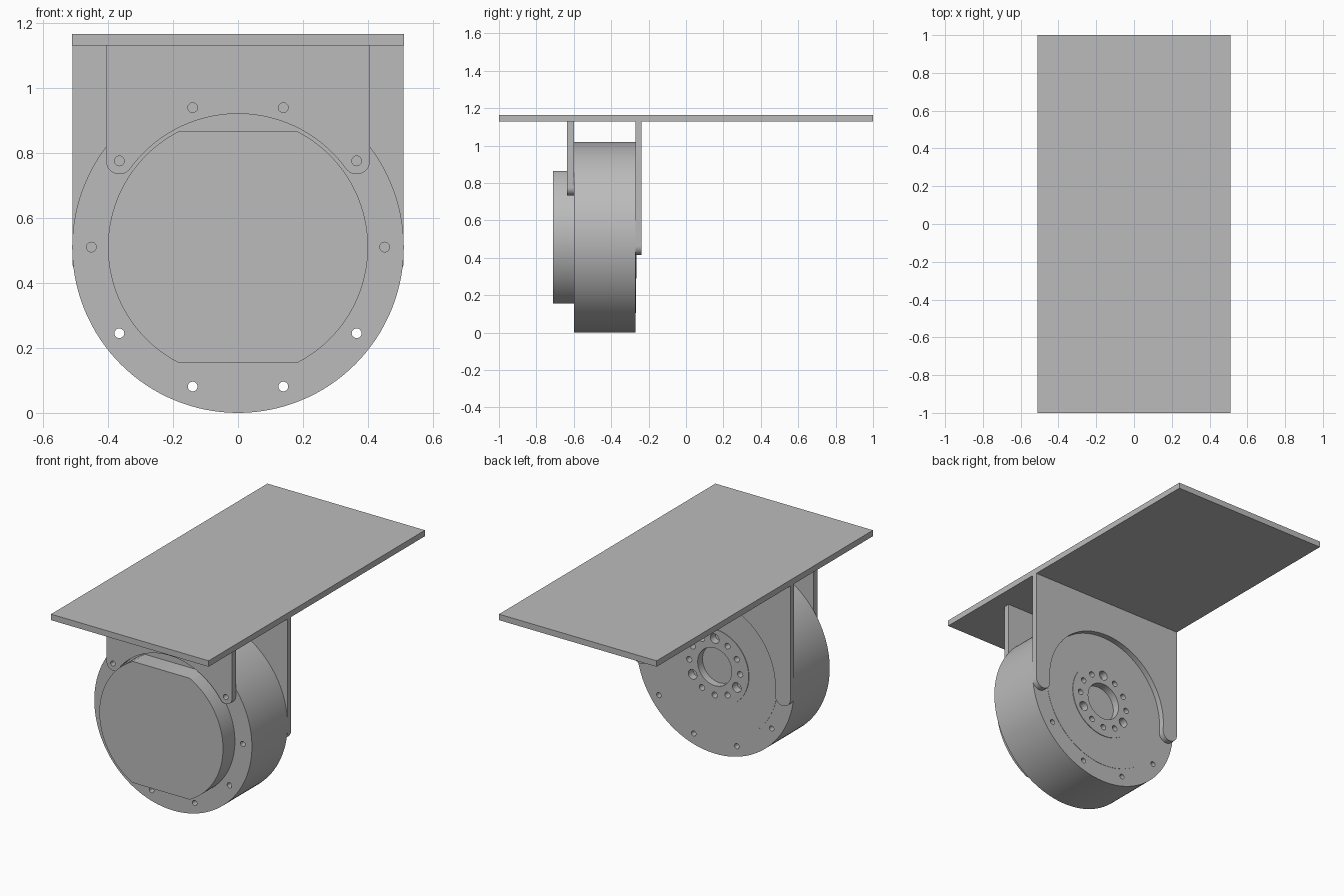
import bpy, bmesh
from math import sin, cos, asin, degrees, radians

cube = bpy.data.objects.get("Cube")
if cube:
    bpy.data.objects.remove(cube, do_unlink=True)

grey = bpy.data.materials.new("machined_grey")
grey.use_nodes = True
colour = (0.5, 0.5, 0.5, 1)
grey.diffuse_color = colour
grey.node_tree.nodes["Principled BSDF"].inputs["Base Color"].default_value = colour

AXIS = 0.51      # height of the motor axis
PLATE_Z = 1.13   # underside of the mounting plate


def arc(cx, cz, r, start, end, steps=32):
    angles = [radians(start + (end - start) * i / steps) for i in range(steps + 1)]
    return [(cx + r * cos(a), cz + r * sin(a)) for a in angles]


def circle(r, cx=0, cz=AXIS, steps=96):
    return arc(cx, cz, r, 0, 360, steps)[:-1]


def ring_of_holes(radius, angles, r):
    return [circle(r, radius * cos(radians(a)), AXIS + radius * sin(radians(a)), 20)
            for a in angles]


def slab(name, loops, y0, y1):
    """Extrude an x-z outline, with any inner loops as holes, from y0 to y1."""
    curve = bpy.data.curves.new(name, "CURVE")
    curve.dimensions = "2D"
    curve.fill_mode = "BOTH"
    curve.extrude = (y1 - y0) / 2
    for loop in loops:
        spline = curve.splines.new("POLY")
        spline.points.add(len(loop) - 1)
        for point, (x, z) in zip(spline.points, loop):
            point.co = (x, z, 0, 1)
        spline.use_cyclic_u = True
    obj = bpy.data.objects.new(name, curve)
    obj.location.y = (y0 + y1) / 2
    obj.rotation_euler.x = radians(90)
    bpy.context.collection.objects.link(obj)
    bpy.ops.object.select_all(action="DESELECT")
    obj.select_set(True)
    bpy.context.view_layer.objects.active = obj
    bpy.ops.object.convert(target="MESH")
    obj = bpy.context.object
    bm = bmesh.new()
    bm.from_mesh(obj.data)
    bmesh.ops.remove_doubles(bm, verts=bm.verts, dist=0.0001)
    bmesh.ops.recalc_face_normals(bm, faces=bm.faces)
    bm.to_mesh(obj.data)
    bm.free()
    obj.data.materials.clear()
    obj.data.materials.append(grey)
    bpy.ops.object.shade_smooth_by_angle(angle=radians(30))
    return obj


def bracket(name, lug_angle, lug_distance, lug_r, hole_angles, y0, y1):
    """Hanging plate with an arched cutout ending in two rounded lugs."""
    cx = lug_distance * cos(radians(lug_angle))
    cz = AXIS + lug_distance * sin(radians(lug_angle))
    lug = arc(cx, cz, lug_r, lug_angle + 180, 360, 16)
    right = lug + [(cx + lug_r, PLATE_Z)]
    left = [(-x, z) for x, z in reversed(right)]
    arch = arc(0, AXIS, lug_distance - lug_r, 180 - lug_angle, lug_angle, 64)[1:-1]
    holes = ring_of_holes(0.451, hole_angles, 0.015)
    slab(name, [right + left + arch] + holes, y0, y1)


# Mounting plate
slab("mounting_plate", [[(-0.51, PLATE_Z), (0.51, PLATE_Z), (0.51, 1.165), (-0.51, 1.165)]], -1, 1)

# Motor housing with ten through holes and a socket for the hub
slab("motor_housing", [circle(0.51, steps=128), circle(0.22)]
     + ring_of_holes(0.451, range(0, 360, 36), 0.015), -0.60, -0.27)
slab("motor_core", [circle(0.22)], -0.60, -0.31)

# Thin raised face on the back
slab("back_face", [circle(0.405), circle(0.22)], -0.27, -0.2685)

# Output hub with centre bore, three large holes and nine small ones
large = (90, 210, 330)
small = [a for a in range(0, 360, 30) if a not in large]
slab("output_hub", [circle(0.22), circle(0.11)] + ring_of_holes(0.165, large, 0.028)
     + ring_of_holes(0.165, small, 0.017), -0.31, -0.265)

# Front cap with flat top and bottom
flat = degrees(asin(0.355 / 0.4))
slab("front_cap", [arc(0, AXIS, 0.4, -flat, flat, 48)
                   + arc(0, AXIS, 0.4, 180 - flat, 180 + flat, 48)], -0.71, -0.60)

# Brackets that hang the motor from the plate
bracket("front_bracket", 36, 0.451, 0.041, (36, 72, 108, 144), -0.635, -0.60)
bracket("back_bracket", -5.6, 0.462, 0.05, (), -0.27, -0.237)
